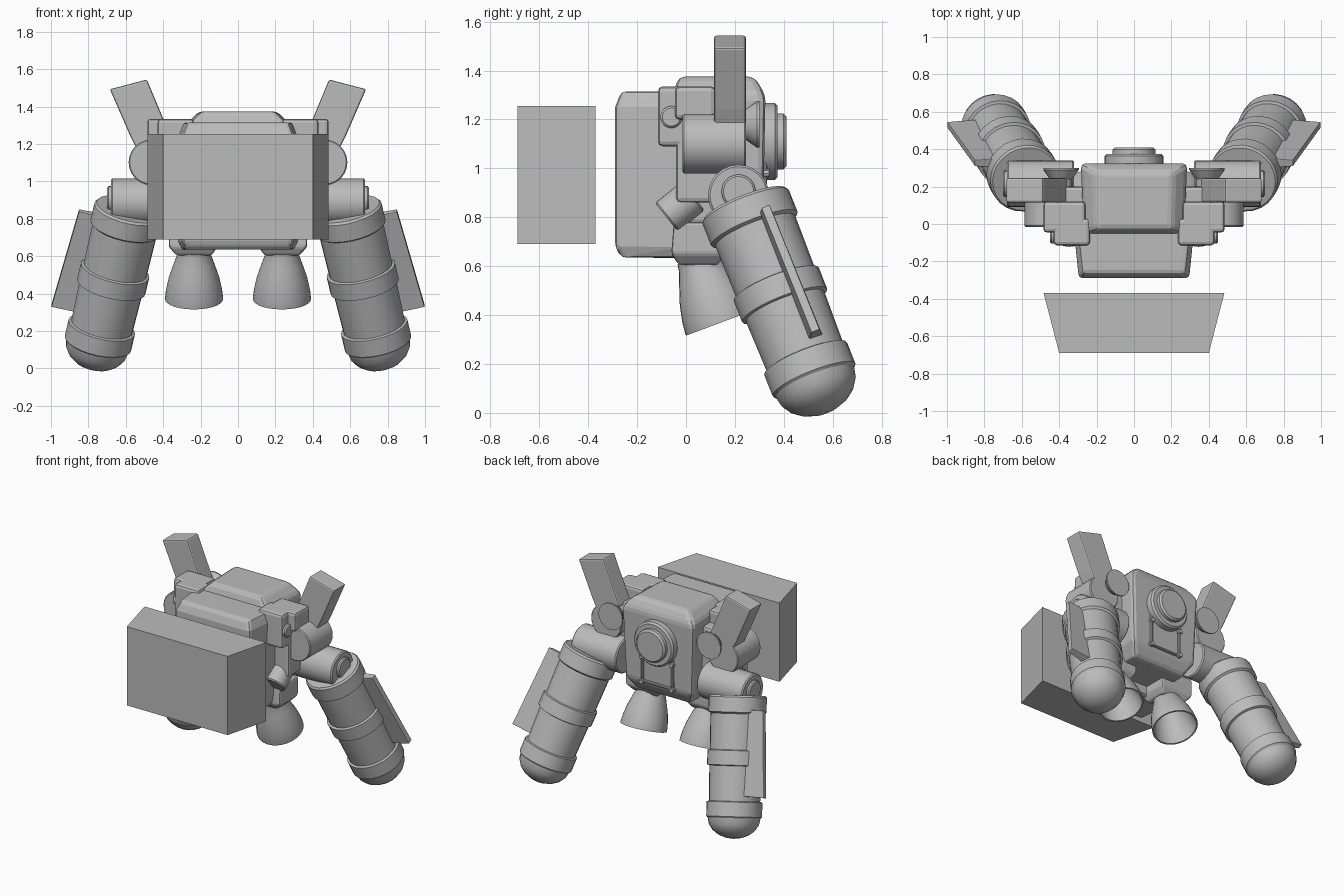
import bpy, bmesh, math
from mathutils import Vector, Matrix

cube = bpy.data.objects.get("Cube")
if cube:
    bpy.data.objects.remove(cube, do_unlink=True)

grey = bpy.data.materials.new("plain_grey")
grey.use_nodes = True
grey.diffuse_color = (0.5, 0.5, 0.5, 1)
grey.node_tree.nodes["Principled BSDF"].inputs["Base Color"].default_value = (0.5, 0.5, 0.5, 1)


def finish(name, bm, mirror, bevel=0, smooth=False):
    bmesh.ops.recalc_face_normals(bm, faces=bm.faces)
    mesh = bpy.data.meshes.new(name)
    bm.to_mesh(mesh)
    bm.free()
    mesh.materials.append(grey)
    obj = bpy.data.objects.new(name, mesh)
    bpy.context.collection.objects.link(obj)
    if smooth:
        bpy.ops.object.select_all(action='DESELECT')
        obj.select_set(True)
        bpy.context.view_layer.objects.active = obj
        bpy.ops.object.shade_smooth_by_angle(angle=math.radians(32))
    if bevel:
        mod = obj.modifiers.new("chamfer", 'BEVEL')
        mod.width = bevel
        mod.segments = 2
        mod.limit_method = 'ANGLE'
        mod.angle_limit = math.radians(25)
    if mirror:
        obj.modifiers.new("mirror", 'MIRROR').use_mirror_merge = False
    return obj


def hull(name, points, mirror=False, bevel=0.0):
    """Convex solid around a few corner points."""
    bm = bmesh.new()
    for p in points:
        bm.verts.new(p)
    bmesh.ops.convex_hull(bm, input=bm.verts)
    bmesh.ops.dissolve_limit(bm, angle_limit=0.02, verts=bm.verts, edges=bm.edges)
    return finish(name, bm, mirror, bevel)


def block(name, x, y, z, mirror=True, bevel=0.015):
    return hull(name, [(a, b, c) for a in x for b in y for c in z], mirror, bevel)


def sections(name, rings, bevel):
    """Solid through centred rectangles: height, half width back, half width front, y range."""
    pts = []
    for z, back, front, y0, y1 in rings:
        for s in (-1, 1):
            pts += [(s * front, y0, z), (s * back, y1, z)]
    return hull(name, pts, False, bevel)


def lathe(name, profile, start, axis, mirror=True, sides=24):
    """Turn (radius, distance) points about an axis."""
    bm = bmesh.new()
    vs = [bm.verts.new((r, 0, s)) for r, s in profile]
    edges = [bm.edges.new(pair) for pair in zip(vs, vs[1:])]
    bmesh.ops.spin(bm, geom=vs + edges, axis=(0, 0, 1), cent=(0, 0, 0),
                   angle=math.tau, steps=sides, use_duplicate=False)
    bmesh.ops.remove_doubles(bm, verts=bm.verts, dist=0.0005)
    rot = Vector(axis).to_track_quat('Z', 'Y').to_matrix().to_4x4()
    bmesh.ops.transform(bm, matrix=Matrix.Translation(start) @ rot, verts=bm.verts)
    return finish(name, bm, mirror, 0, True)


def rod(name, radius, length, start, axis, mirror=True, sides=24, edge=0.008):
    profile = [(0, 0), (radius - edge, 0), (radius, edge), (radius, length - edge),
               (radius - edge, length), (0, length)]
    return lathe(name, profile, start, axis, mirror, sides)


# Separate front box, narrower at its front
hull("front_box", [(s * w, y, z) for s in (-1, 1) for z in (0.69, 1.255)
                   for w, y in ((0.40, -0.69), (0.483, -0.37))])

# Torso
sections("rear_body", [(0.70, 0.21, 0.21, -0.02, 0.26), (0.79, 0.265, 0.25, -0.045, 0.315),
                       (1.30, 0.285, 0.27, -0.055, 0.325), (1.375, 0.21, 0.20, -0.03, 0.28)], 0.025)
sections("front_body", [(0.635, 0.30, 0.28, -0.265, 0.0), (0.68, 0.325, 0.295, -0.29, 0.0),
                        (1.25, 0.325, 0.295, -0.29, 0.0), (1.315, 0.30, 0.27, -0.265, 0.0)], 0.02)

# Back disc and the pipe frame below it
rod("back_disc", 0.157, 0.07, (0, 0.305, 1.11), (0, 1, 0), False, 32, 0.012)
rod("back_cap", 0.115, 0.10, (0, 0.31, 1.11), (0, 1, 0), False, 32, 0.012)
rod("back_pipe", 0.010, 0.24, (0.12, 0.322, 0.80), (0, 0, 1), True, 10, 0.002)
rod("back_crossbar", 0.010, 0.24, (-0.12, 0.318, 0.80), (1, 0, 0), False, 10, 0.002)
for z in (0.80, 0.98):
    rod("pipe_bolt", 0.018, 0.03, (0.12, 0.312, z), (0, 1, 0), True, 10, 0.003)

# Shoulder blocks
block("shoulder_strap", (0.235, 0.43), (-0.115, 0.03), (1.09, 1.335), bevel=0.02)
block("shoulder_block", (0.26, 0.485), (-0.045, 0.12), (1.20, 1.335), bevel=0.018)
block("side_block", (0.25, 0.43), (-0.04, 0.20), (0.86, 1.25), bevel=0.018)
rod("strap_stud", 0.045, 0.05, (0.40, -0.06, 1.21), (1, 0, 0))
lathe("rear_cone", [(0, 0), (0.06, 0), (0.06, 0.04), (0.095, 0.09), (0.095, 0.10), (0, 0.10)],
      (0.39, 0.20, 1.18), (0, 1, 0))
rod("shoulder_drum", 0.122, 0.26, (0.463, -0.015, 1.102), (0, 1, 0), edge=0.006)
fin = [(0.487, 1.545), (0.685, 1.493), (0.575, 1.24), (0.53, 1.15), (0.41, 1.14), (0.36, 1.24)]
hull("upper_fin", [(x, y, z) for x, z in fin for y in (0.115, 0.245)], True, 0.01)

# Arm pivot
rod("arm_pivot", 0.125, 0.36, (0.32, 0.215, 0.89), (1, 0, 0))
rod("pivot_pin", 0.07, 0.08, (0.62, 0.215, 0.905), (1, 0, 0))

# Arm pod: collar, barrel, middle and lower bands, rounded tip
down = Vector((0.235, 0.395, -1)).normalized()
top = Vector((0.58, 0.24, 0.853))
pod = [(0, 0), (0.18, 0), (0.19, 0.012), (0.19, 0.11), (0.175, 0.12), (0.172, 0.355),
       (0.187, 0.36), (0.187, 0.455), (0.172, 0.46), (0.167, 0.69), (0.182, 0.695),
       (0.182, 0.79), (0.172, 0.80)]
pod += [(0.172 * math.cos(a), 0.80 + 0.135 * math.sin(a))
        for a in (math.pi / 2 * i / 5 for i in range(1, 6))]
lathe("arm_pod", pod, top, down, sides=24)

# Slab fin on the outer side of the pod
normal = Vector((0, 0.92, 0.38))
blade = [((0.85, 0.325, 0.845), 0.018), ((0.998, 0.53, 0.335), 0.018),
         ((0.83, 0.53, 0.305), 0.032), ((0.68, 0.325, 0.81), 0.032)]
hull("pod_fin", [Vector(p) + normal * t * s for p, t in blade for s in (-1, 1)], True, 0.004)

# Thrusters under the torso
hull("thruster_mount", [(x, y, z) for x0, x1, y0, y1, z in
                        ((0.14, 0.33, -0.03, 0.13, 0.605), (0.11, 0.37, -0.06, 0.16, 0.65),
                         (0.11, 0.37, -0.05, 0.16, 0.78)) for x in (x0, x1) for y in (y0, y1)],
     True, 0.012)
rod("mount_joint", 0.075, 0.14, (0.345, -0.08, 0.80), (0, 0.75, 0.6))
bell = [(0, 0), (0.085, 0), (0.09, 0.03), (0.108, 0.08), (0.135, 0.16), (0.15, 0.23), (0.155, 0.275),
        (0.155, 0.285), (0.145, 0.285), (0.135, 0.22), (0.115, 0.14), (0.08, 0.06), (0, 0.05)]
lathe("thruster_bell", bell, (0.235, 0.045, 0.637), (0, 0.35, -0.936), sides=28)
